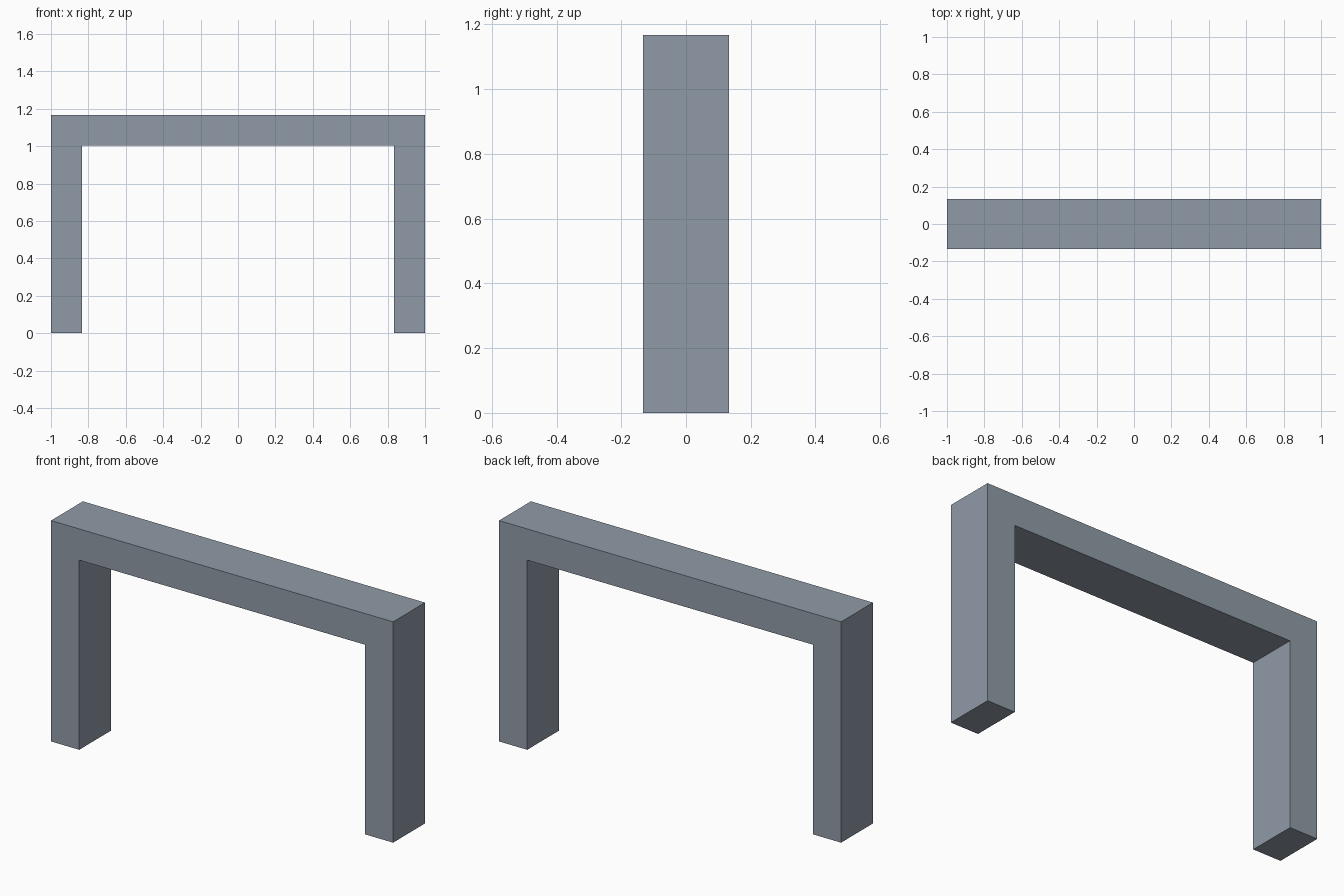
import bpy
import bmesh
from mathutils import Vector

if "Cube" in bpy.data.objects:
    bpy.data.objects.remove(bpy.data.objects["Cube"])

WIDTH, HEIGHT, DEPTH = 2.0, 1.167, 0.266
BAR = 0.165  # thickness of posts and lintel

# Square arch: one outline of two posts and a lintel, extruded front to back
right_half = [(WIDTH / 2, HEIGHT), (WIDTH / 2, 0),
              (WIDTH / 2 - BAR, 0), (WIDTH / 2 - BAR, HEIGHT - BAR)]
outline = right_half + [(-x, z) for x, z in reversed(right_half)]

bm = bmesh.new()
front = bm.faces.new([bm.verts.new((x, -DEPTH / 2, z)) for x, z in outline])
extruded = bmesh.ops.extrude_face_region(bm, geom=[front], use_keep_orig=True)
back_verts = [g for g in extruded["geom"] if isinstance(g, bmesh.types.BMVert)]
bmesh.ops.translate(bm, verts=back_verts, vec=Vector((0, DEPTH, 0)))
bmesh.ops.recalc_face_normals(bm, faces=bm.faces)

mesh = bpy.data.meshes.new("square_arch")
bm.to_mesh(mesh)
bm.free()
arch = bpy.data.objects.new("square_arch", mesh)
bpy.context.collection.objects.link(arch)

# Blue-grey stone colour
stone = bpy.data.materials.new("blue_grey_stone")
stone.diffuse_color = (0.28, 0.33, 0.39, 1)
stone.use_nodes = True
stone.node_tree.nodes["Principled BSDF"].inputs["Base Color"].default_value = stone.diffuse_color
mesh.materials.append(stone)
